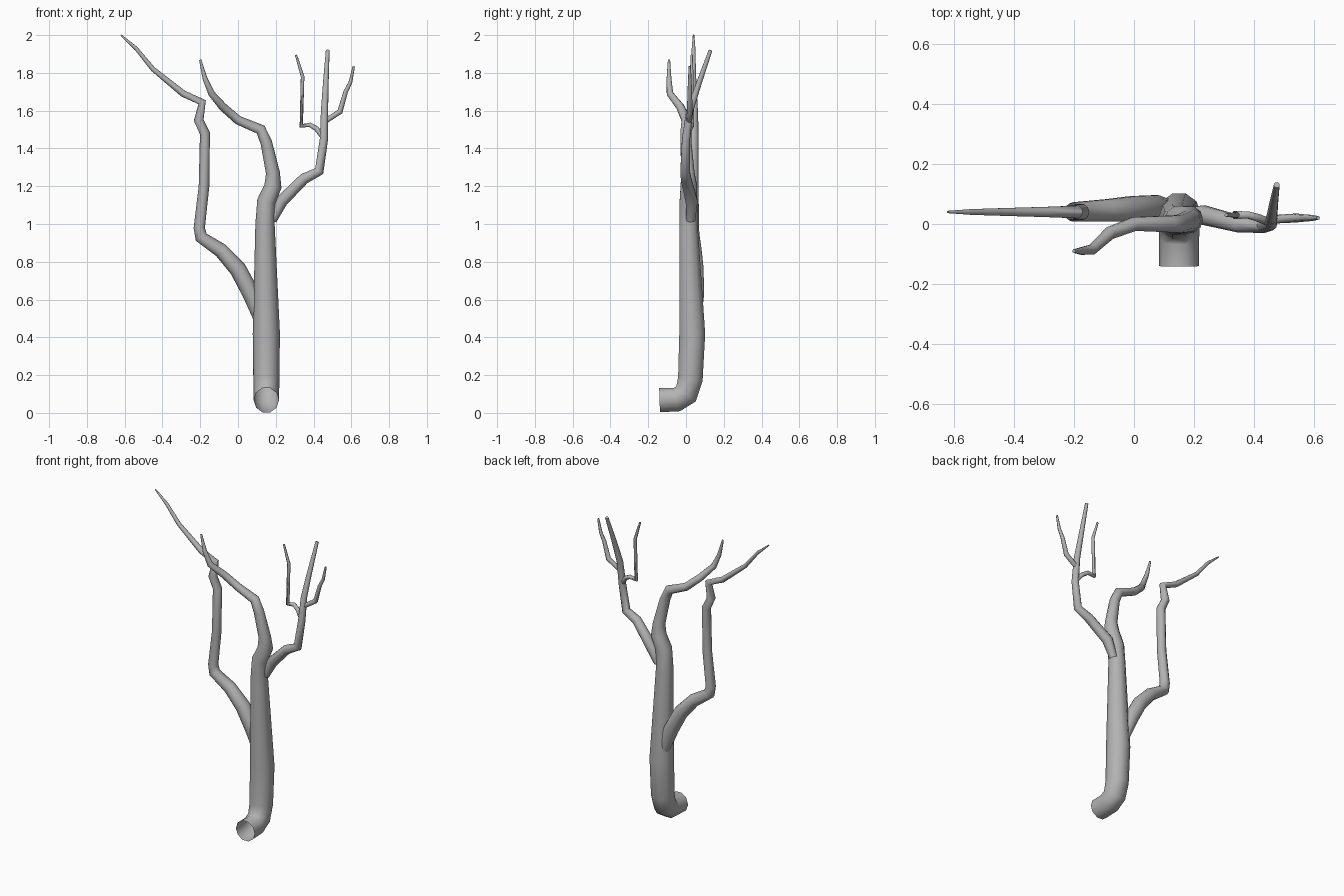
import bpy
import bmesh
import math
from mathutils import Vector

# Remove the default cube
default_cube = bpy.data.objects.get("Cube")
if default_cube:
    bpy.data.objects.remove(default_cube, do_unlink=True)

# Single bark colour
bark = bpy.data.materials.new("grey_bark")
bark.use_nodes = True
bark_colour = (0.45, 0.45, 0.45, 1)
bark.diffuse_color = bark_colour
bark.node_tree.nodes["Principled BSDF"].inputs["Base Color"].default_value = bark_colour


def add_limb(name, path, sides=10, cap_tip=True):
    """Sweep a round section along path; each station is x, y, z, radius."""
    points = [Vector(station[:3]) for station in path]
    last = len(points) - 1
    bm = bmesh.new()
    rings = []
    normal = None
    for index, station in enumerate(path):
        before = points[index] - points[max(index - 1, 0)]
        after = points[min(index + 1, last)] - points[index]
        tangent = (before.normalized() + after.normalized()).normalized()
        # Carry the previous normal forward so the tube does not twist
        reference = normal if normal else Vector((1, 0, 0))
        if abs(reference.dot(tangent)) > 0.95:
            reference = Vector((0, 1, 0))
        normal = (reference - tangent * reference.dot(tangent)).normalized()
        side = tangent.cross(normal)
        ring = []
        for step in range(sides):
            angle = math.tau * step / sides
            offset = normal * math.cos(angle) + side * math.sin(angle)
            ring.append(bm.verts.new(points[index] + offset * station[3]))
        rings.append(ring)
    for lower, upper in zip(rings, rings[1:]):
        for step in range(sides):
            following = (step + 1) % sides
            bm.faces.new((lower[step], lower[following], upper[following], upper[step]))
    if cap_tip:
        bm.faces.new(rings[-1])
    mesh = bpy.data.meshes.new(name)
    bm.to_mesh(mesh)
    bm.free()
    mesh.materials.append(bark)
    limb = bpy.data.objects.new(name, mesh)
    bpy.context.collection.objects.link(limb)
    bpy.ops.object.select_all(action="DESELECT")
    limb.select_set(True)
    bpy.context.view_layer.objects.active = limb
    bpy.ops.object.shade_smooth_by_angle(angle=math.radians(50))
    return limb


# Trunk with an open, forward-bent foot, running up into the middle branch
add_limb("trunk", [
    (.15, -.14, .067, .067), (.15, -.05, .07, .067), (.15, .0, .1, .068),
    (.15, .023, .18, .069), (.15, .033, .42, .072), (.143, .013, 1, .051),
    (.15, .013, 1.12, .049), (.185, .015, 1.2, .046), (.185, .01, 1.27, .037),
    (.15, .0, 1.43, .031), (.12, .0, 1.5, .029), (.0, .0, 1.55, .024),
    (-.08, -.03, 1.62, .022), (-.14, -.085, 1.69, .018),
    (-.175, -.09, 1.77, .013), (-.2, -.09, 1.87, .006)])

# Long side branch growing from the lower trunk
add_limb("long_branch", [
    (.12, .05, .48, .03), (.07, .052, .63, .046), (.0, .05, .76, .045),
    (-.09, .045, .86, .039), (-.195, .04, .93, .034), (-.205, .04, .98, .03),
    (-.18, .04, 1.2, .028), (-.175, .04, 1.48, .027), (-.208, .04, 1.55, .026),
    (-.19, .04, 1.645, .022), (-.29, .04, 1.69, .018), (-.45, .04, 1.82, .013),
    (-.54, .04, 1.93, .01), (-.62, .04, 2, .004)])

# Upper side branch
add_limb("upper_branch", [
    (.18, .025, 1.02, .025), (.23, .03, 1.12, .033), (.35, .0, 1.24, .029),
    (.43, -.005, 1.28, .026), (.455, .0, 1.45, .022), (.458, .02, 1.6, .019),
    (.465, .07, 1.75, .015), (.475, .13, 1.92, .01)])

# Twigs on the upper branch
add_limb("outer_twig", [
    (.455, .015, 1.54, .014), (.54, .02, 1.595, .015), (.57, .02, 1.7, .012),
    (.595, .02, 1.75, .01), (.613, .02, 1.835, .006)], sides=8)
add_limb("inner_twig", [
    (.45, .005, 1.46, .014), (.415, .02, 1.505, .014), (.38, .03, 1.525, .013),
    (.335, .03, 1.52, .014), (.342, .03, 1.78, .01), (.307, .03, 1.895, .006)], sides=8)
